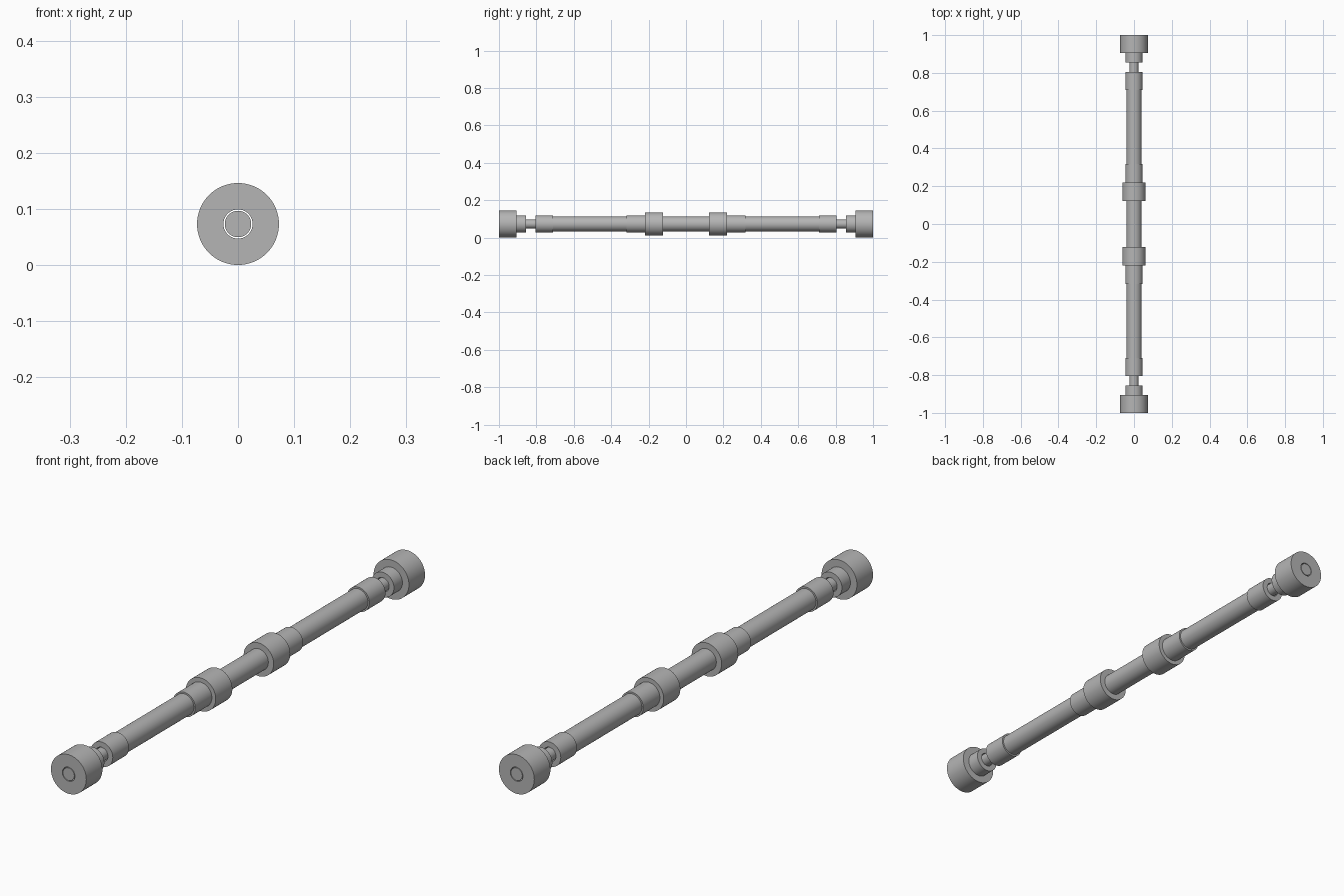
import bpy, bmesh, math
from mathutils import Matrix, Vector

cube = bpy.data.objects.get("Cube")
if cube:
    bpy.data.objects.remove(cube, do_unlink=True)

AXIS_Z = 0.073
BORE = 0.026

metal = bpy.data.materials.new("plain grey metal")
metal.use_nodes = True
GREY = (0.46, 0.46, 0.46, 1)
metal.diffuse_color = GREY
metal.node_tree.nodes["Principled BSDF"].inputs["Base Color"].default_value = GREY


def lathe(name, profile, closed):
    """Spin a (radius, y) profile around the long axis."""
    bm = bmesh.new()
    verts = [bm.verts.new((r, y, 0)) for r, y in profile]
    edges = [bm.edges.new(pair) for pair in zip(verts, verts[1:])]
    if closed:
        edges.append(bm.edges.new((verts[-1], verts[0])))
    bmesh.ops.spin(bm, geom=verts + edges, cent=(0, 0, 0), axis=(0, 1, 0),
                   angle=math.tau, steps=64, use_duplicate=False)
    bmesh.ops.remove_doubles(bm, verts=bm.verts, dist=0.0001)
    bmesh.ops.translate(bm, verts=bm.verts, vec=(0, 0, AXIS_Z))
    bmesh.ops.recalc_face_normals(bm, faces=bm.faces)
    mesh = bpy.data.meshes.new(name)
    bm.to_mesh(mesh)
    bm.free()
    mesh.materials.append(metal)
    obj = bpy.data.objects.new(name, mesh)
    bpy.context.collection.objects.link(obj)
    bpy.ops.object.select_all(action="DESELECT")
    obj.select_set(True)
    bpy.context.view_layer.objects.active = obj
    bpy.ops.object.shade_smooth_by_angle(angle=math.radians(35))
    return obj


def rod(name, radius, y0, y1):
    return lathe(name, [(0, y0), (radius, y0), (radius, y1), (0, y1)], False)


def ring(name, outer, inner, y0, y1):
    return lathe(name, [(inner, y0), (outer, y0), (outer, y1), (inner, y1)], True)


# Core rod running the full length
rod("core_rod", 0.0235, -1, 1)

# Main tube around the rod
ring("main_tube", 0.04, BORE, -0.76, 0.76)

# Matching fittings at the front and back
for side, s in (("front", -1), ("back", 1)):
    # Stepped end weight
    lathe(side + "_end_weight",
          [(BORE, s), (0.073, s), (0.073, 0.905 * s), (0.046, 0.905 * s),
           (0.046, 0.855 * s), (BORE, 0.855 * s)], True)
    # Sleeve closing the end of the tube
    ring(side + "_end_sleeve", 0.046, BORE, 0.71 * s, 0.805 * s)
    # Stepped stop collar near the middle
    lathe(side + "_stop_collar",
          [(0.038, 0.122 * s), (0.062, 0.122 * s), (0.062, 0.22 * s),
           (0.046, 0.22 * s), (0.046, 0.318 * s), (0.038, 0.318 * s)], True)
